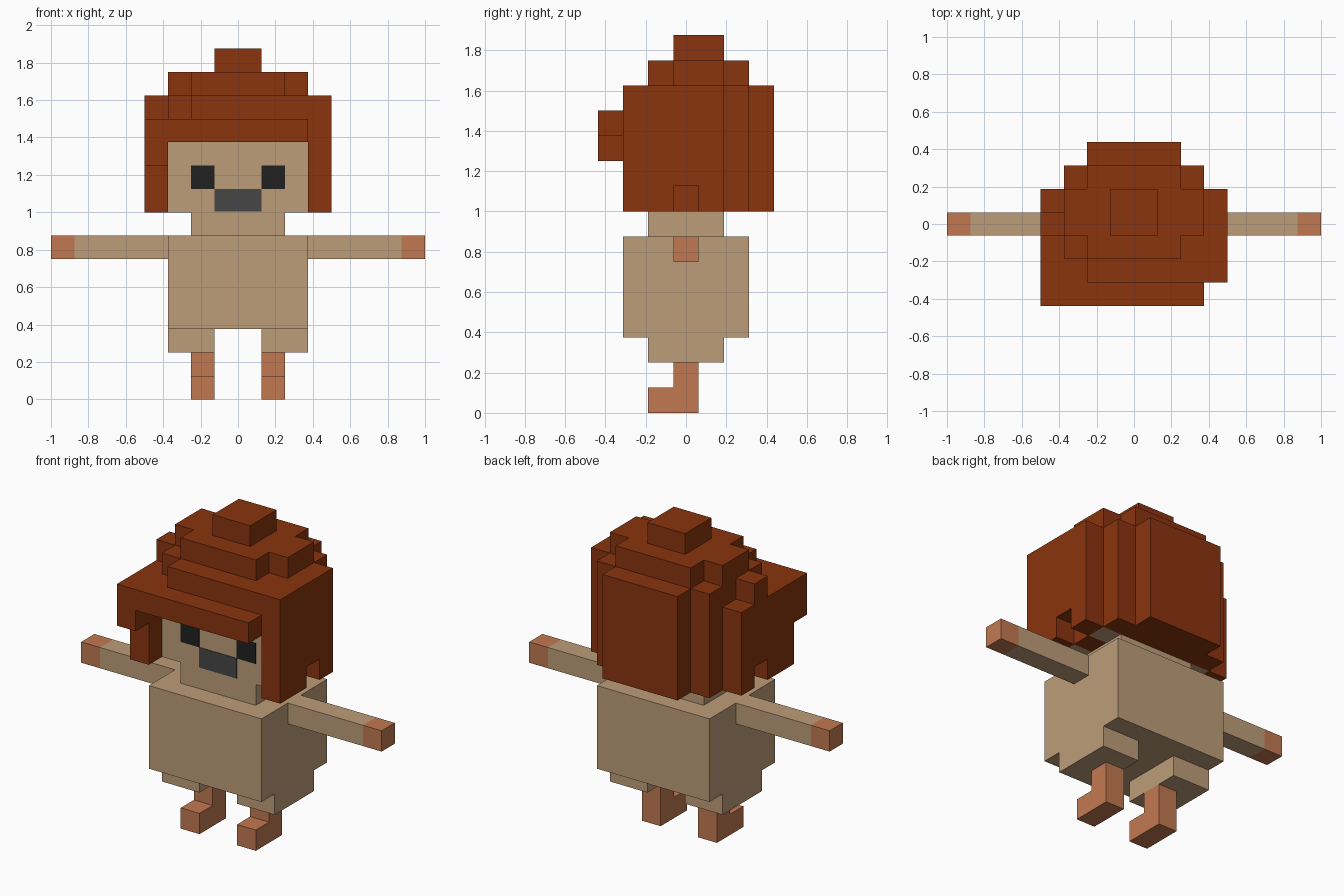
import bpy, bmesh, math
from mathutils import Vector

if "Cube" in bpy.data.objects:
    bpy.data.objects.remove(bpy.data.objects["Cube"], do_unlink=True)

U = 0.125  # edge length of one block


def material(name, rgb):
    lin = [(c / 255 / 12.92) if c <= 10 else ((c / 255 + 0.055) / 1.055) ** 2.4 for c in rgb]
    m = bpy.data.materials.new(name)
    m.use_nodes = True
    m.diffuse_color = (*lin, 1)
    bsdf = m.node_tree.nodes["Principled BSDF"]
    bsdf.inputs["Base Color"].default_value = (*lin, 1)
    bsdf.inputs["Roughness"].default_value = 0.8
    return m


HAIR = material("auburn hair", (138, 52, 14))
CLOTH = material("tan", (190, 157, 122))
SKIN = material("warm pink", (193, 121, 81))
BLACK = material("eye black", (33, 33, 33))
GREY = material("muzzle grey", (70, 70, 70))

DIRS = [Vector(d) for d in ((1, 0, 0), (-1, 0, 0), (0, 1, 0), (0, -1, 0), (0, 0, 1), (0, 0, -1))]


def finish(name, bm, mat):
    mesh = bpy.data.meshes.new(name)
    bm.to_mesh(mesh)
    bm.free()
    mesh.materials.append(mat)
    obj = bpy.data.objects.new(name, mesh)
    bpy.context.collection.objects.link(obj)
    return obj


def blocks(name, mat, *boxes):
    """Union of block boxes (x0,x1, y0,y1, z0,z1), keeping only the outer skin.
    Rows in y count from 0 (front) to 7 (back)."""
    cells = {(x, y, z) for x0, x1, y0, y1, z0, z1 in boxes
             for x in range(x0, x1) for y in range(y0, y1) for z in range(z0, z1)}
    bm = bmesh.new()
    for c in sorted(cells):
        mid = Vector(c) + Vector((0.5, 0.5 - 3.5, 0.5))
        for d in DIRS:
            if tuple(int(c[i] + d[i]) for i in range(3)) in cells:
                continue
            a = Vector((d.y, d.z, d.x))
            b = d.cross(a)
            ring = ((-1, -1), (1, -1), (1, 1), (-1, 1))
            bm.faces.new([bm.verts.new((mid + (d + a * s + b * t) / 2) * U) for s, t in ring])
    bmesh.ops.remove_doubles(bm, verts=bm.verts[:], dist=1e-4)
    bmesh.ops.dissolve_limit(bm, angle_limit=math.radians(1), verts=bm.verts[:], edges=bm.edges[:])
    return finish(name, bm, mat)


def pair(name, mat, *boxes):
    """A part on the left (+x) and its mirror image on the right."""
    blocks("left_" + name, mat, *boxes)
    blocks("right_" + name, mat, *[(-b[1], -b[0], *b[2:]) for b in boxes])


def plate(name, mat, x0, x1, z0, z1):
    """Thin plate lying on the face."""
    bm = bmesh.new()
    bmesh.ops.create_cube(bm, size=1)
    for v in bm.verts:
        v.co = (((x0 + x1) / 2 + v.co.x * (x1 - x0)) * U,
                -1.5 * U - 0.001 + v.co.y * 0.004,
                ((z0 + z1) / 2 + v.co.z * (z1 - z0)) * U)
    return finish(name, bm, mat)


# Legs, arms and body
pair("leg", SKIN, (1, 2, 2, 4, 0, 1), (1, 2, 3, 4, 1, 2))
pair("hip", CLOTH, (1, 3, 2, 5, 2, 3))
blocks("torso", CLOTH, (-3, 3, 1, 6, 3, 7))
pair("arm", CLOTH, (3, 7, 3, 4, 6, 7))
pair("hand", SKIN, (7, 8, 3, 4, 6, 7))

# Neck and head, with a gap in each cheek for the hair over the ear
blocks("neck", CLOTH, (-2, 2, 2, 5, 7, 8))
blocks("head", CLOTH, (-2, 2, 2, 5, 8, 11), (-3, 3, 2, 3, 8, 11),
       (-3, 3, 4, 5, 8, 11), (-3, 3, 3, 4, 9, 11))
pair("ear_hair", HAIR, (2, 3, 3, 4, 8, 9))

# Face details
for side, x in (("left", 1), ("right", -2)):
    plate(side + "_eye", BLACK, x, x + 1, 9, 10)
plate("muzzle", GREY, -1, 1, 8.03, 9)

# Hair: side-swept shell with open notches above the shoulders
blocks("hair", HAIR,
       (-4, 3, 0, 1, 11, 12), (-4, -3, 0, 1, 10, 12),      # fringe and its hanging lock
       (-3, 3, 1, 5, 11, 12),                              # crown base
       (-2, 4, 1, 5, 12, 13), (-3, -2, 2, 5, 12, 13),      # swept crown
       (-4, -3, 3, 4, 12, 13),
       (3, 4, 1, 3, 8, 13), (3, 4, 4, 5, 8, 13), (3, 4, 3, 4, 9, 13),        # left side
       (-4, -3, 1, 3, 8, 12), (-4, -3, 4, 5, 8, 12), (-4, -3, 3, 4, 9, 12),  # right side
       (-3, 3, 5, 6, 8, 13), (-2, 2, 6, 7, 8, 13),         # back
       (-2, 2, 2, 6, 13, 14), (-3, 3, 3, 5, 13, 14),       # upper tier
       (-1, 1, 3, 5, 14, 15))                              # top knot
